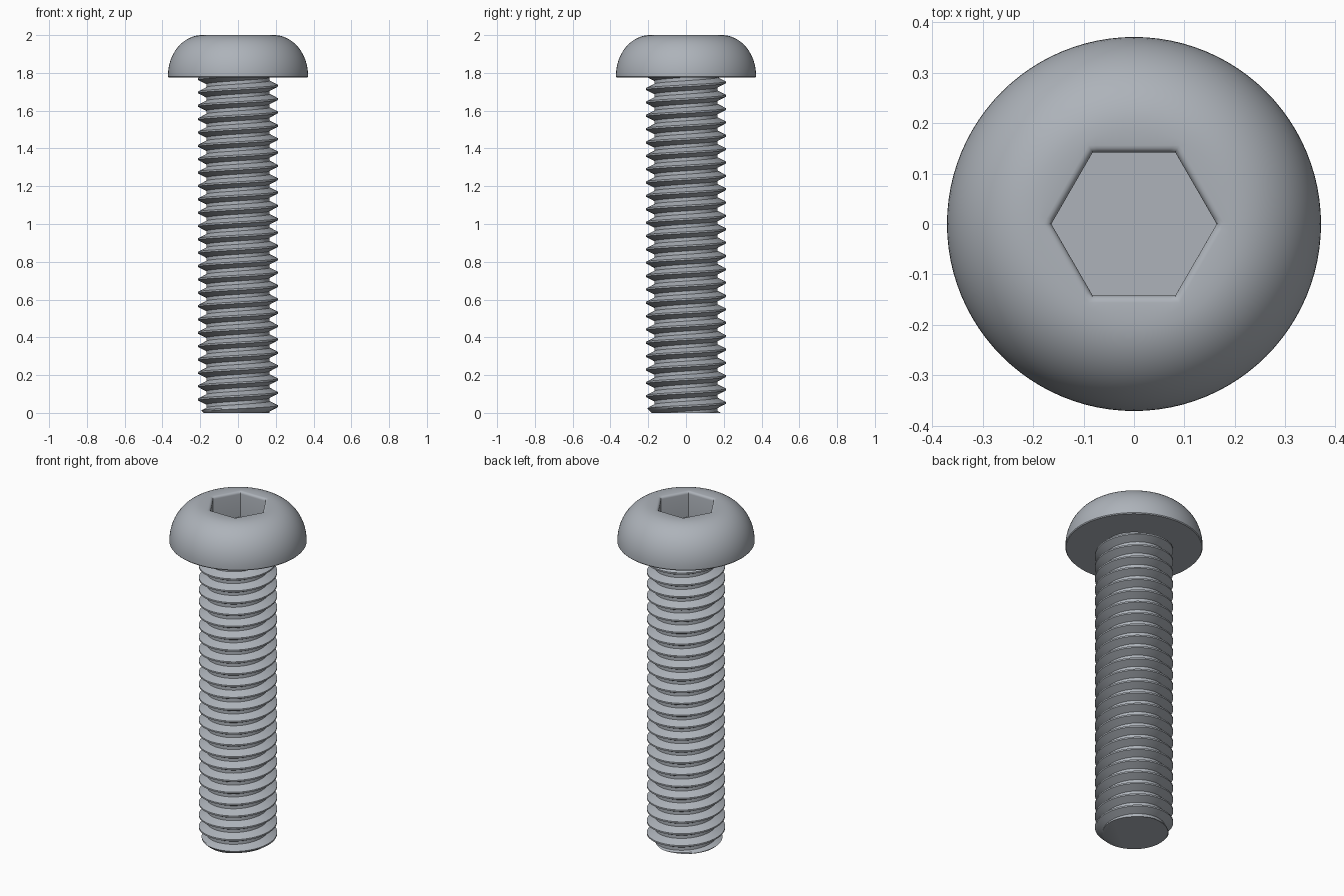
import bpy, bmesh
from math import sin, cos, pi, radians

if "Cube" in bpy.data.objects:
    bpy.data.objects.remove(bpy.data.objects["Cube"], do_unlink=True)

SEG = 96            # points around each ring
PITCH = 0.0707      # thread rise per turn
CREST, ROOT = 0.2115, 0.168
UNDERSIDE = 1.776   # bottom of the head

steel = bpy.data.materials.new("grey_steel")
steel.use_nodes = True
steel.diffuse_color = (0.42, 0.45, 0.49, 1)
steel.node_tree.nodes["Principled BSDF"].inputs["Base Color"].default_value = steel.diffuse_color


def finish(bm, name):
    bmesh.ops.recalc_face_normals(bm, faces=bm.faces)
    mesh = bpy.data.meshes.new(name)
    bm.to_mesh(mesh)
    bm.free()
    obj = bpy.data.objects.new(name, mesh)
    bpy.context.collection.objects.link(obj)
    mesh.materials.append(steel)
    bpy.ops.object.select_all(action="DESELECT")
    obj.select_set(True)
    bpy.context.view_layer.objects.active = obj
    bpy.ops.object.shade_smooth_by_angle(angle=radians(35))


def round_ring(r):
    return lambda a: r


def hex_ring(flat):
    # Radius of a hexagon with corners on the x axis
    return lambda a: flat / cos(a % (pi / 3) - pi / 6)


# Button head: underside, small bottom edge, dome, flat top, then hex socket
rings = [(round_ring(0.15), UNDERSIDE), (round_ring(0.367), UNDERSIDE),
         (round_ring(0.371), UNDERSIDE + 0.005)]
for i in range(17):
    t = pi / 2 * i / 16
    rings.append((round_ring(0.19 + 0.181 * cos(t)), 1.785 + 0.215 * sin(t)))
for i in range(5):
    t = pi / 2 * i / 4
    rings.append((hex_ring(0.156 - 0.014 * sin(t)), 2 - 0.014 * (1 - cos(t))))
rings.append((hex_ring(0.142), 1.85))

bm = bmesh.new()
loops = []
for radius, z in rings:
    angles = [2 * pi * i / SEG for i in range(SEG)]
    loops.append([bm.verts.new((radius(a) * cos(a), radius(a) * sin(a), z)) for a in angles])
for low, high in zip(loops, loops[1:]):
    for i in range(SEG):
        j = (i + 1) % SEG
        bm.faces.new((low[i], low[j], high[j], high[i]))
bm.faces.new(loops[-1])
bm.faces.new(loops[0])
finish(bm, "button_head")

# Threaded shank: one pitch of thread profile swept up a right-handed helix
profile = [(-1 / 2, ROOT), (-3 / 8, ROOT)]
for i in range(1, 4):
    profile.append((-3 / 8 + 5 / 16 * i / 3, ROOT + (CREST - ROOT) * i / 3))
profile += [(-h, r) for h, r in reversed(profile[1:])] + [(1 / 2, ROOT)]

bm = bmesh.new()
steps = SEG * 29
columns = []
for s in range(steps + 1):
    a = 2 * pi * s / SEG
    column = []
    for h, r in profile:
        z = PITCH * (s / SEG - 1.5 + h)
        r = min(r, 0.183 + max(z, -0.07))     # end chamfer
        column.append(bm.verts.new((r * cos(a), r * sin(a), z)))
    columns.append(column)
for left, right in zip(columns, columns[1:]):
    for k in range(len(profile) - 1):
        bm.faces.new((left[k], right[k], right[k + 1], left[k + 1]))
bmesh.ops.remove_doubles(bm, verts=bm.verts, dist=0.0001)

# Trim both ends flat and close them
for z, up in ((0, -1), (UNDERSIDE + 0.006, 1)):
    bmesh.ops.bisect_plane(bm, geom=bm.verts[:] + bm.edges[:] + bm.faces[:], dist=0.00001,
                           plane_co=(0, 0, z), plane_no=(0, 0, up), clear_outer=True)
bmesh.ops.holes_fill(bm, edges=[e for e in bm.edges if e.is_boundary], sides=0)
finish(bm, "threaded_shank")
